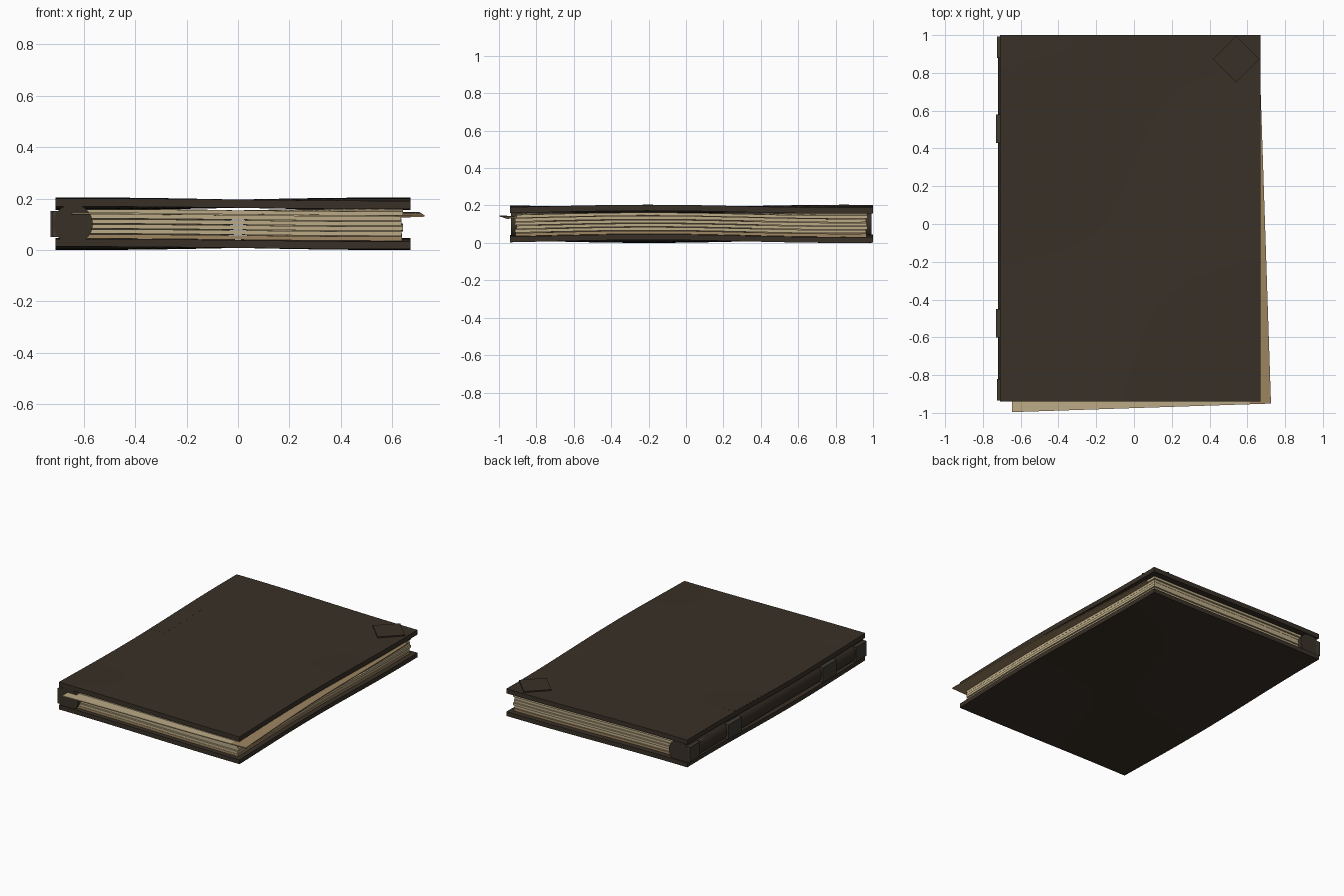
import bpy, bmesh, math, random
from mathutils import Matrix

if "Cube" in bpy.data.objects:
    bpy.data.objects.remove(bpy.data.objects["Cube"])
random.seed(4)


def mat(name, r, g, b):
    m = bpy.data.materials.new(name)
    m.diffuse_color = (r, g, b, 1)
    m.use_nodes = True
    m.node_tree.nodes["Principled BSDF"].inputs["Base Color"].default_value = m.diffuse_color
    return m


LEATHER = mat("dark leather", 0.040, 0.030, 0.020)
BAND = mat("spine band leather", 0.050, 0.042, 0.032)
PAPER = mat("cream paper", 0.50, 0.40, 0.235)
AGED = mat("aged paper", 0.34, 0.235, 0.12)


def warp(x, y):
    # gentle twist shared by covers and pages
    return 0.008 * math.sin(2.6 * x) * math.cos(3 * (y + 0.2))


def finish(name, bm, mats, smooth=True):
    bmesh.ops.recalc_face_normals(bm, faces=bm.faces)
    me = bpy.data.meshes.new(name)
    bm.to_mesh(me)
    bm.free()
    for m in mats:
        me.materials.append(m)
    ob = bpy.data.objects.new(name, me)
    bpy.context.collection.objects.link(ob)
    if smooth:
        bpy.context.view_layer.objects.active = ob
        ob.select_set(True)
        bpy.ops.object.shade_smooth_by_angle(angle=math.radians(35))
        ob.select_set(False)
    return ob


def slab(name, x0, x1, y0, y1, z0, z1, mats, warped=True, turn=0, n=24, rule=None):
    # subdivided box, optionally turned about z and warped
    bm = bmesh.new()
    bmesh.ops.create_cube(bm, size=1)
    if warped:
        for axis in (0, 1):
            for i in range(1, n):
                co, no = [0, 0, 0], [0, 0, 0]
                co[axis], no[axis] = i / n - 0.5, 1
                bmesh.ops.bisect_plane(bm, geom=bm.verts[:] + bm.edges[:] + bm.faces[:],
                                       plane_co=co, plane_no=no)
    for v in bm.verts:
        v.co.x = (x0 + x1) / 2 + v.co.x * (x1 - x0)
        v.co.y = (y0 + y1) / 2 + v.co.y * (y1 - y0)
        v.co.z = (z0 + z1) / 2 + v.co.z * (z1 - z0)
    if rule:
        for f in bm.faces:
            f.material_index = rule(f.calc_center_median())
    if turn:
        bmesh.ops.rotate(bm, verts=bm.verts, cent=(x0, y0, 0),
                         matrix=Matrix.Rotation(turn, 3, 'Z'))
    if warped:
        for v in bm.verts:
            v.co.z += warp(v.co.x, v.co.y)
    return finish(name, bm, mats)


# covers
slab("bottom_cover", -0.71, 0.67, -0.94, 1.0, 0.008, 0.038, [LEATHER])
slab("top_cover", -0.71, 0.67, -0.94, 1.0, 0.164, 0.196, [LEATHER])

# page sections, slightly staggered
for i in range(6):
    z = 0.040 + i * 0.0195
    d = random.uniform(-0.012, 0.012)
    slab("page_section_%d" % (i + 1), -0.66, 0.645 + d, -0.905 + d, 0.972 + d,
         z, z + 0.0165, [AGED if i == 0 else PAPER])

# loose page sticking out, aged along its outer edge
slab("loose_page", -0.645, 0.726, -0.996, 0.86, 0.134, 0.140, [PAPER, AGED],
     turn=math.radians(1.9), rule=lambda c: int(c.x > 0.61))


def rod(name, x, z, r, y0, y1, m):
    bm = bmesh.new()
    bmesh.ops.create_cone(bm, cap_ends=True, segments=32, radius1=r, radius2=r, depth=y1 - y0)
    bmesh.ops.rotate(bm, verts=bm.verts, matrix=Matrix.Rotation(math.pi / 2, 3, 'X'))
    bmesh.ops.translate(bm, verts=bm.verts, vec=(x, (y0 + y1) / 2, z))
    return finish(name, bm, [m])


# rounded spine and its raised bands
rod("spine", -0.642, 0.101, 0.077, -0.935, 0.993, LEATHER)
for i, (a, b, x) in enumerate([(-0.935, -0.82, -0.724), (-0.60, -0.45, -0.73),
                               (0.43, 0.58, -0.73), (0.88, 0.993, -0.724)]):
    slab("spine_band_%d" % (i + 1), x, -0.69, a, b, 0.05, 0.152, [BAND], warped=False)

# flat diamond on the cover corner
bm = bmesh.new()
bmesh.ops.create_cone(bm, cap_ends=True, segments=4, radius1=0.123, radius2=0.123, depth=0.008)
bmesh.ops.rotate(bm, verts=bm.verts, matrix=Matrix.Rotation(0, 3, 'Z'))
if abs(bm.verts[:][0].co.x * bm.verts[:][0].co.y) > 1e-4:
    bmesh.ops.rotate(bm, verts=bm.verts, matrix=Matrix.Rotation(math.pi / 4, 3, 'Z'))
bmesh.ops.translate(bm, verts=bm.verts, vec=(0.541, 0.872, 0.198))
finish("corner_diamond", bm, [LEATHER], smooth=False)

# thin hinge strip near the spine
slab("hinge_strip", -0.70, -0.594, 0.05, 0.48, 0.187, 0.1965, [LEATHER])
